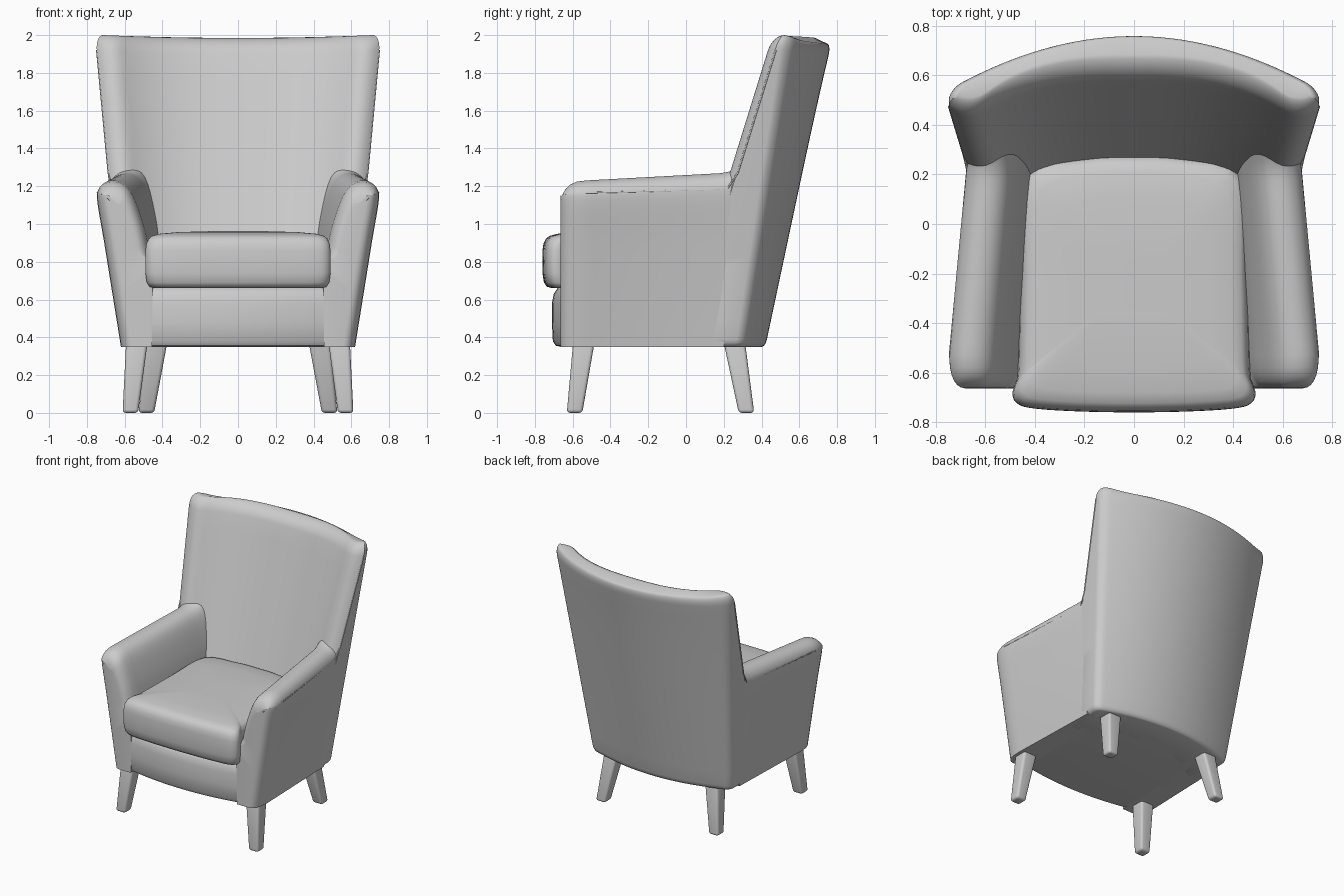
import bpy, bmesh, math
from mathutils import Vector

cube = bpy.data.objects.get("Cube")
if cube:
    bpy.data.objects.remove(cube, do_unlink=True)

fabric = bpy.data.materials.new("light grey")
fabric.use_nodes = True
grey = (0.6, 0.6, 0.6, 1)
fabric.diffuse_color = grey
fabric.node_tree.nodes["Principled BSDF"].inputs["Base Color"].default_value = grey


def smooth_path(pts, n=4, closed=False):
    """Catmull-Rom curve through the points."""
    p = [Vector(q) for q in pts]
    k = len(p)
    out = []
    for i in range(k if closed else k - 1):
        if closed:
            a, b, c, d = (p[(i + j) % k] for j in (-1, 0, 1, 2))
        else:
            a, b, c, d = p[max(i - 1, 0)], p[i], p[i + 1], p[min(i + 2, k - 1)]
        for s in range(n):
            t = s / n
            out.append(0.5 * (2 * b + (c - a) * t + (2 * a - 5 * b + 4 * c - d) * t * t
                              + (3 * b - a - 3 * c + d) * t ** 3))
    return out if closed else out + [p[-1]]


def loft(name, rings, bevel=0):
    """Skin equal rings, close both ends with strips, optionally round sharp edges."""
    bm = bmesh.new()
    loops = [[bm.verts.new(q) for q in ring] for ring in rings]
    n = len(loops[0])
    for a, b in zip(loops, loops[1:]):
        for i in range(n):
            bm.faces.new((a[i], a[(i + 1) % n], b[(i + 1) % n], b[i]))
    for end in (loops[0], loops[-1]):
        for i in range((n - 1) // 2):
            strip = [end[i], end[i + 1], end[n - 2 - i], end[n - 1 - i]]
            bm.faces.new(list(dict.fromkeys(strip)))
    bmesh.ops.recalc_face_normals(bm, faces=bm.faces)
    if bevel:
        bmesh.ops.bevel(bm, geom=bm.edges[:], offset=bevel, offset_type='OFFSET', segments=4,
                        profile=0.5, affect='EDGES', clamp_overlap=True)
    mesh = bpy.data.meshes.new(name)
    bm.to_mesh(mesh)
    bm.free()
    obj = bpy.data.objects.new(name, mesh)
    bpy.context.collection.objects.link(obj)
    mesh.materials.append(fabric)
    bpy.ops.object.select_all(action='DESELECT')
    obj.select_set(True)
    bpy.context.view_layer.objects.active = obj
    bpy.ops.object.shade_smooth_by_angle(angle=math.radians(45))


def mirrored(rings, side):
    return [[(side * x, y, z) for x, y, z in ring] for ring in rings]


# Curved, reclining back whose wings roll forward
def half_width(z):
    return 0.6 + 0.094 * (z - 0.35)


def front_y(u, z):
    roll = max(0, (abs(u) - 0.82) / 0.18)
    return 0.28 + 0.31 * (z - 0.95) - 0.23 * abs(u) ** 2.8 + 0.12 * roll ** 2


def rear_y(u, z):
    corner = min(1, max(0, (abs(u) - 0.93) / 0.07))
    bow = 0.12 + 0.1 * (z - 0.35) / 1.65
    return (0.42 + 0.2125 * (z - 0.35) - bow * u * u
            - 0.04 * (1 - math.sqrt(1 - corner ** 2)))


def back_ring(z, inset=0.0):
    t = (z - 0.35) / 1.65
    wide = half_width(z) - 0.5 * inset
    steps = 48
    us = [math.sin(math.pi / 2 * (2 * i / steps - 1)) for i in range(steps + 1)]
    front = [(u * wide, front_y(u, z) + inset * (1 - 0.7 * u ** 8),
              z - 0.015 * t * (1 - u * u)) for u in us]
    rear = [(u * wide, rear_y(u, z) - 0.3 * inset * (1 - u ** 8),
             z - 0.045 * t ** 6 * (1 - u * u) - 0.02 * t ** 6 * u * u * (1 - u ** 8))
            for u in reversed(us)]
    return front + rear


back_rings = [back_ring(0.35, 0.06), back_ring(0.356, 0.025), back_ring(0.372, 0.005)]
back_rings += [back_ring(0.39 + 1.53 * i / 14) for i in range(15)]
for i in range(1, 8):
    a = math.pi / 2 * i / 7
    back_rings.append(back_ring(1.92 + 0.08 * math.sin(a), 0.08 * (1 - math.cos(a))))
loft("backrest", back_rings)

# Padded arms with a rolled top and a cushioned front
arm_outline = [(0.62, 0.35), (0.665, 0.63), (0.71, 0.91), (0.745, 1.12), (0.738, 1.185),
               (0.70, 1.222), (0.65, 1.23), (0.60, 1.212), (0.56, 1.165), (0.52, 1.07),
               (0.48, 0.93), (0.455, 0.75), (0.455, 0.35)]
arm_profile = smooth_path(arm_outline)
arm_front = -0.53


def arm_x(x, z, s):
    return x - s * (0.022 + 0.058 * (z - 0.35) / 0.85)


def arm_ring(s):
    ring = []
    for x, z in arm_profile:
        rear = 0.2 + 0.12 * (z - 0.35)
        topness = max(0, (z - 0.8) / 0.43)
        lift = 0.045 * s + 0.04 * max(0, (s - 0.85) / 0.15) ** 2
        ring.append((arm_x(x, z, s), arm_front + (rear - arm_front) * s, z + lift * topness))
    return ring


def arm_front_ring(y, inset):
    """Arm outline shrunk along its normals, mostly at the top."""
    ring = []
    last = len(arm_profile) - 1
    for i, p in enumerate(arm_profile):
        d = (arm_profile[min(i + 1, last)] - arm_profile[max(i - 1, 0)]).normalized()
        across = 0 if p.x < 0.46 else 0.5
        high = min(1, (p.y - 0.35) / 0.3)
        ring.append((p.x - d.y * inset * across, y, p.y + d.x * inset * high))
    return ring


front_pads = [(-0.664, 0.13), (-0.66, 0.095), (-0.651, 0.068), (-0.636, 0.043),
              (-0.612, 0.022), (-0.58, 0.007)]
for side, label in ((1, "left"), (-1, "right")):
    rings = [arm_front_ring(y, k) for y, k in front_pads] + [arm_ring(i / 20) for i in range(21)]
    loft(label + "_arm", mirrored(rings, side))


# Bowed front apron and seat base
def apron_ring(x):
    y = -0.71 + 0.05 * (x / 0.47) ** 2
    pts = [(0.25, 0.35), (y + 0.05, 0.35), (y + 0.02, 0.356), (y + 0.005, 0.38), (y, 0.48),
           (y, 0.58), (y + 0.01, 0.63), (y + 0.03, 0.66), (y + 0.08, 0.675), (0.25, 0.675)]
    return [(x, py, pz) for py, pz in pts]


loft("seat_base", [apron_ring(-0.47 + 0.94 * i / 16) for i in range(17)])

# Crowned seat cushion, wider in front of the arms
half = [(0, -0.76), (0.25, -0.755), (0.42, -0.742), (0.475, -0.72), (0.49, -0.685),
        (0.48, -0.645), (0.468, -0.58), (0.46, -0.2), (0.44, 0.2), (0.2, 0.27), (0, 0.28)]
plan = smooth_path(half + [(-x, y) for x, y in half[-2:0:-1]], 4, True)
layers = [(0.9, 0.66), (0.955, 0.668), (0.985, 0.69), (1, 0.74), (1.002, 0.8), (1, 0.86),
          (0.99, 0.895), (0.965, 0.922), (0.93, 0.937), (0.85, 0.948), (0.65, 0.957),
          (0.3, 0.962)]
loft("seat_cushion", [[(x * k, -0.24 + (y + 0.24) * k, z) for x, y in plan] for k, z in layers])


# Tapered, splayed legs
def leg_ring(center, half_size, z):
    return [(center[0] + sx * half_size, center[1] + sy * half_size, z)
            for sx, sy in ((-1, -1), (1, -1), (1, 1), (-1, 1))]


legs = {"front": ((0.57, -0.59), (0.535, -0.54)), "rear": ((0.485, 0.32), (0.43, 0.255))}
for place, (foot, top) in legs.items():
    for side, label in ((1, "left"), (-1, "right")):
        rings = [leg_ring(foot, 0.041, 0), leg_ring(top, 0.057, 0.38)]
        loft(place + "_" + label + "_leg", mirrored(rings, side), 0.018)


# Piping along the side seams
def piping(name, pts, radius):
    curve = bpy.data.curves.new(name, 'CURVE')
    curve.dimensions = '3D'
    curve.bevel_depth = radius
    curve.bevel_resolution = 2
    spline = curve.splines.new('POLY')
    spline.points.add(len(pts) - 1)
    for point, co in zip(spline.points, pts):
        point.co = (*co, 1)
    curve.materials.append(fabric)
    bpy.context.collection.objects.link(bpy.data.objects.new(name, curve))


for side, label in ((1, "left"), (-1, "right")):
    seam = []
    for i in range(10):
        s = 0.9 * i / 9
        seam.append((side * arm_x(0.743, 1.17, s), arm_front + 0.83 * s, 1.165 + 0.02 * s))
    for i in range(9):
        z = 1.27 + 0.65 * i / 8
        seam.append((side * (half_width(z) - 0.001), front_y(1, z) + 0.004, z))
    piping(label + "_side_piping", seam, 0.005)
